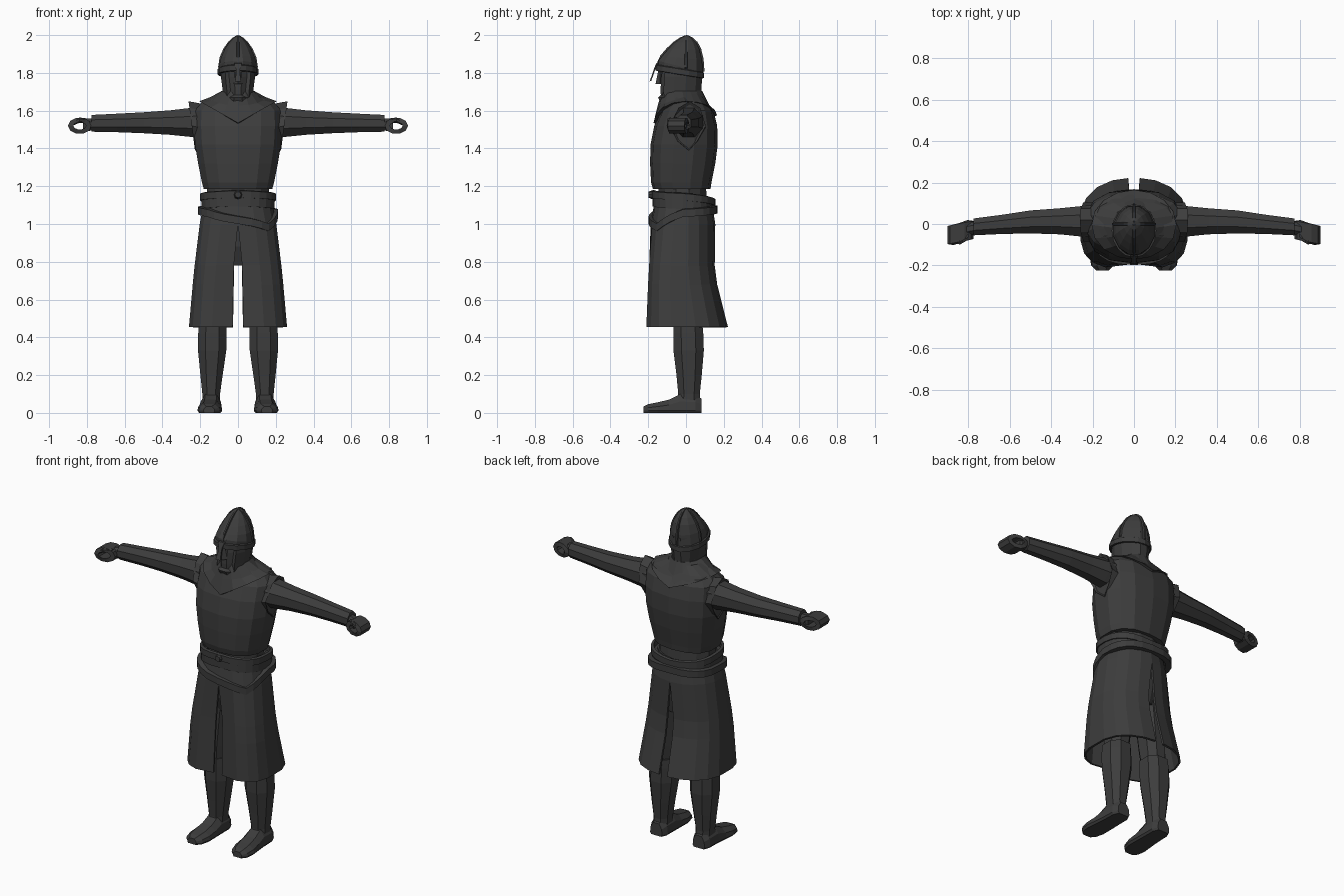
import bpy, bmesh, math
from math import sin, cos, radians, pi

if "Cube" in bpy.data.objects:
    bpy.data.objects.remove(bpy.data.objects["Cube"])

cloth = bpy.data.materials.new("dark_grey")
cloth.diffuse_color = (0.046, 0.046, 0.046, 1)
cloth.use_nodes = True
cloth.node_tree.nodes["Principled BSDF"].inputs["Base Color"].default_value = cloth.diffuse_color


def finish(name, bm, mirror=False, thick=0):
    bmesh.ops.recalc_face_normals(bm, faces=bm.faces[:])
    me = bpy.data.meshes.new(name)
    bm.to_mesh(me)
    bm.free()
    me.materials.append(cloth)
    ob = bpy.data.objects.new(name, me)
    bpy.context.collection.objects.link(ob)
    if thick:
        m = ob.modifiers.new("thickness", 'SOLIDIFY')
        m.thickness, m.offset = thick, -1
    if mirror:
        ob.modifiers.new("mirror", 'MIRROR')
    return ob


def loft(rings, closed=True, caps=True):
    """Skin a list of equal-length point rings."""
    bm = bmesh.new()
    vs = [[bm.verts.new(p) for p in r] for r in rings]
    n = len(rings[0])
    for a, b in zip(vs, vs[1:]):
        for i in range(n if closed else n - 1):
            j = (i + 1) % n
            bm.faces.new((a[i], a[j], b[j], b[i]))
    if caps:
        bm.faces.new(vs[0])
        bm.faces.new(vs[-1])
    return bm


def power(v, p):
    return math.copysign(abs(v) ** p, v)


def oval(a, rx, yf, yb, p=1.0, cx=0.0):
    """Point at angle a on an oval with separate front and back depth."""
    s = power(sin(a), p)
    mid = (yf + yb) / 2
    return cx + rx * power(cos(a), p), mid + s * (yb - yf) / 2


def ring(n, z, rx, yf, yb, p=1.0, cx=0.0):
    return [(*oval((i + .5) * 2 * pi / n, rx, yf, yb, p, cx), z) for i in range(n)]


def interp(t, pts):
    for (a, u), (b, v) in zip(pts, pts[1:]):
        if t <= b:
            return u + (v - u) * (t - a) / (b - a)
    return pts[-1][1]


# Tunic body
finish("tunic_body", loft([ring(14, *r, .8) for r in (
    (1.185, .185, -.175, .13), (1.22, .195, -.185, .135), (1.32, .215, -.19, .155),
    (1.42, .232, -.188, .168), (1.52, .238, -.168, .165), (1.60, .235, -.132, .145),
    (1.65, .19, -.09, .11), (1.69, .10, -.07, .08))]))

# Armhole flanges: (y, z) diamond outline flaring outwards
hole = [(.02, 1.65), (.075, 1.615), (.105, 1.52), (.06, 1.44), (.015, 1.39),
        (-.045, 1.44), (-.085, 1.52), (-.04, 1.615)]
inner = [(.16, .02 + (y - .02) * .95, z - .02) for y, z in hole]
outer = [(.228 + (z - 1.39) * .13, y, z) for y, z in hole]
recess = [(x - .012, .02 + (y - .02) * .85, 1.53 + (z - 1.53) * .85) for x, y, z in outer]
finish("armhole", loft([inner, outer, recess]), mirror=True)

# Sleeves, cuffs and wrists: sections along x as (x, y centre, z centre, y radius, z radius)
def arm(name, secs, n=8):
    finish(name, loft([[(x, cy + ry * cos((i + .5) * 2 * pi / n), cz + rz * sin((i + .5) * 2 * pi / n))
                        for i in range(n)] for x, cy, cz, ry, rz in secs]), mirror=True)

arm("sleeve", [(.17, .015, 1.54, .085, .09), (.25, .013, 1.538, .08, .083), (.36, .013, 1.537, .068, .07),
               (.5, .01, 1.536, .06, .06), (.64, -.002, 1.535, .05, .053), (.775, -.014, 1.533, .044, .048)])
arm("wrist", [(.74, -.014, 1.53, .03, .032), (.795, -.022, 1.525, .034, .036), (.82, -.03, 1.52, .032, .036)])

# Fist: curled ring of fingers with an open grip along y
secs = []
for k in range(10):
    a = 2 * pi * k / 10
    ro, ri = (.062, .043), (.034, .02)
    o = lambda r, y: (.838 + r[0] * cos(a), y - .012 * cos(a), 1.52 + r[1] * sin(a))
    secs.append([o(ro, -.085), o(ro, .003), o(ri, .007), o(ri, -.09)])
finish("fist", loft(secs + secs[:1], caps=False), mirror=True)
arm("thumb", [(.80, -.062, 1.545, .016, .014), (.84, -.085, 1.55, .016, .014), (.868, -.082, 1.535, .012, .012)], 6)

# Skirt half, open at the front and back slits
rings = []
for z, rx, yf, yb, p, slit in ((1.13, .18, -.165, .135, .85, 0), (1.0, .205, -.187, .155, .75, 0),
                               (.78, .232, -.202, .152, .65, .022), (.68, .242, -.208, .165, .62, .024),
                               (.455, .262, -.218, .222, .6, .028)):
    row = []
    for i in range(10):
        a = -pi / 2 + pi * i / 9
        x, y = oval(a, rx, yf, yb, p if a < 0 else p + .25)
        if i in (0, 9):
            x, y = slit, y * (.9 if i == 0 and slit else 1)
        row.append((x, y, z))
    rings.append(row)
finish("skirt", loft(rings, closed=False, caps=False), mirror=True, thick=.012)

# Hips, filling the waist and upper slit
finish("hips", loft([ring(12, *r) for r in (
    (.78, .15, -.09, .09), (.88, .175, -.13, .11), (1.05, .175, -.145, .12), (1.2, .17, -.15, .11))]))


# Belts: bands whose height follows the angle around the waist
def band(name, zpts, h, rx, yf, yb, p, t=.015, n=24):
    rows = [[], [], [], []]
    for i in range(n):
        a = -180 + 360 * i / n
        z = interp(a, zpts)
        for row, (d, dz) in zip(rows, ((t, h), (0, h * .8), (0, -h), (t, -h))):
            row.append((*oval(radians(a), rx - d, yf + d, yb - d, p), z + dz))
    finish(name, loft(rows + rows[:1], caps=False))

band("waist_belt", [(-180, 1.145), (-90, 1.16), (0, 1.145), (90, 1.115), (180, 1.145)], .02,
     .2, -.185, .155, .8)
band("hip_wrap", [(-180, 1.105), (-90, 1.12), (0, 1.105), (90, 1.085), (180, 1.105)], .026,
     .194, -.178, .148, .8, .03)
band("sash", [(-180, 1.075), (-135, 1.06), (-45, .985), (0, 1.06), (90, 1.08), (180, 1.075)], .022,
     .213, -.198, .168, .76, .03)

# Belt buckle
bm = bmesh.new()
bmesh.ops.create_cone(bm, cap_ends=True, segments=8, radius1=.024, radius2=.016, depth=.02)
for v in bm.verts:
    x, y, z = v.co
    v.co = (x, -.188 - z, 1.155 + y)
finish("belt_buckle", bm)


# Trousers, boots and feet
def leg(name, secs):
    finish(name, loft([ring(8, z, rx, yf, yb, .85, cx) for z, cx, rx, yf, yb in secs]), mirror=True)

leg("trouser_leg", [(.40, .137, .062, -.06, .078), (.55, .125, .07, -.075, .085), (.84, .095, .078, -.085, .09)])
leg("boot_shaft", [(.05, .142, .05, -.05, .08), (.10, .142, .05, -.045, .077), (.2, .14, .063, -.055, .088),
                   (.33, .137, .08, -.072, .1), (.42, .136, .08, -.073, .097), (.47, .134, .077, -.072, .092)])
foot = []
for y, cx, w, h in ((.083, .143, .04, .075), (.05, .143, .056, .095), (-.03, .144, .058, .1),
                    (-.09, .146, .062, .07), (-.15, .149, .066, .056), (-.2, .152, .055, .046), (-.225, .153, .03, .034)):
    foot.append([(cx - w, y, .012), (cx - w * .85, y, 0), (cx + w * .85, y, 0), (cx + w, y, .012),
                 (cx + w * .92, y, h * .6), (cx + w * .5, y, h), (cx - w * .5, y, h), (cx - w * .92, y, h * .6)])
finish("foot", loft(foot), mirror=True)

# Mantle over the shoulders with pointed front and back
rows = [[], [], [], []]
for i in range(16):
    a = 2 * pi * i / 16
    x, y = oval(a, .205, -.172, .165)
    low = 1.535 if sin(a) < 0 else 1.575
    z = low + (1.65 - low) * abs(cos(a))
    rows[0].append((x * .9, y * .9, z - .005))
    rows[1].append((x, y, z))
    rows[2].append((*oval(a, .145, -.15, .125), 1.672 - .045 * abs(sin(a))))
    rows[3].append((*oval(a, .085, -.125, .085), 1.705))
finish("mantle", loft(rows))

# Mail hood with a sunken face opening
bm = loft([ring(12, *r) for r in (
    (1.62, .1, -.13, .11), (1.67, .082, -.152, .088), (1.71, .084, -.154, .085), (1.78, .094, -.15, .09),
    (1.85, .094, -.14, .09))])
bm.normal_update()
front = [f for f in bm.faces if f.normal.y < -.6 and 1.67 < f.calc_center_median().z < 1.84]
bmesh.ops.inset_region(bm, faces=front, thickness=.012, depth=-.016)
finish("hood", bm)

# Nose, mouth ridge
bm = bmesh.new()
bmesh.ops.create_cone(bm, cap_ends=True, segments=4, radius1=.024, radius2=.009, depth=.075)
bmesh.ops.translate(bm, verts=bm.verts, vec=(0, -.137, 1.78))
finish("nose", bm)

# Helmet dome: rim dips towards the back
helm = []
for z, rx, yf, yb in ((1.80, .102, -.152, .092), (1.835, .102, -.15, .092), (1.88, .093, -.13, .087),
                      (1.925, .073, -.098, .074), (1.96, .049, -.062, .055), (1.985, .024, -.027, .03),
                      (2.0, .003, .002, .008)):
    tilt = .25 if z < 1.85 else .1 if z < 1.9 else 0
    helm.append([(x, y, h - tilt * (y + .03)) for x, y, h in ring(12, z, rx, yf, yb)])
finish("helmet_dome", loft(helm))

# Helmet rim
rows = [[], [], [], []]
for i in range(16):
    a = 2 * pi * i / 16
    for row, (d, z) in zip(rows, ((-.004, 1.79), (.006, 1.792), (.006, 1.82), (-.004, 1.825))):
        x, y = oval(a, .102 + d, -.156 - d, .09 + d)
        row.append((x, y, z - .16 * (y + .03)))
finish("helmet_rim", loft(rows + rows[:1], caps=False))

# Helmet ridges, front-back and side-side
def ridge(name, pts, across, w=.008):
    rows = []
    for u, z in pts:
        sec = ((-w, -.006), (-w * .6, .006), (w * .6, .006), (w, -.006))
        k = math.copysign(1, u)
        rows.append([(u + k * d, s, z + d * .6) if across else (s, u + k * d, z + d * .6) for s, d in sec])
    finish(name, loft(rows))

ridge("front_ridge", [(-.152, 1.84), (-.13, 1.888), (-.098, 1.925), (-.062, 1.96), (-.027, 1.983), (-.002, 1.994)], False)
ridge("back_ridge", [(.092, 1.805), (.087, 1.87), (.074, 1.925), (.055, 1.96), (.03, 1.983), (.008, 1.994)], False)
for s in (-1, 1):
    ridge("side_ridge", [(s * u, z) for u, z in ((.1, 1.825), (.091, 1.88), (.071, 1.925), (.047, 1.96),
                                                 (.022, 1.983), (.002, 1.994))], True)

# Nose guard hanging from the rim
guard = [[(-w, y, z), (w, y, z), (w, y + .009, z + .003), (-w, y + .009, z + .003)]
         for w, y, z in ((.02, -.158, 1.85), (.011, -.17, 1.82), (.011, -.18, 1.79), (.016, -.193, 1.755))]
finish("nose_guard", loft(guard))
